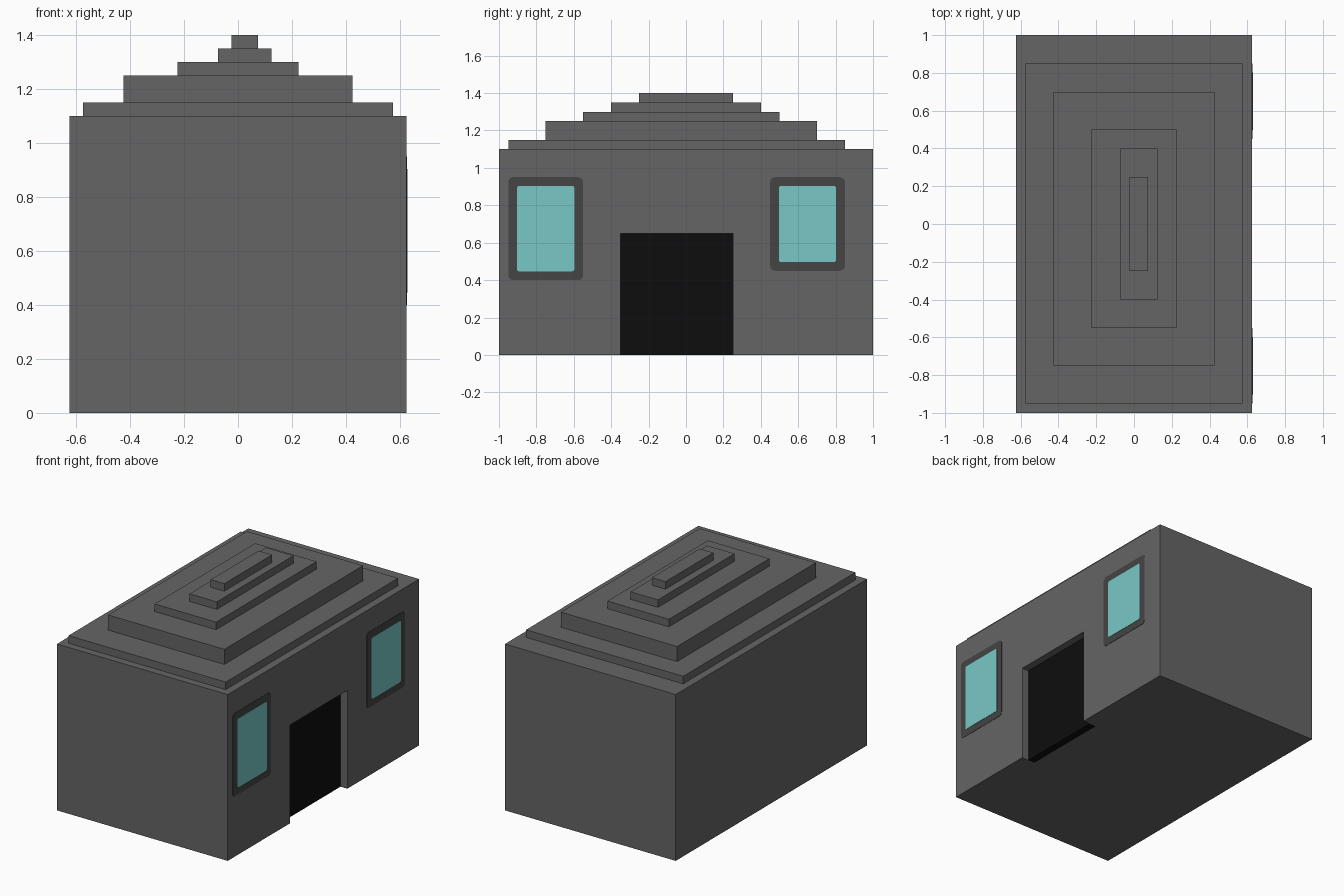
import bpy, bmesh, math

if "Cube" in bpy.data.objects:
    bpy.data.objects.remove(bpy.data.objects["Cube"])


def material(name, r, g, b):
    m = bpy.data.materials.new(name)
    m.diffuse_color = (r, g, b, 1)
    m.use_nodes = True
    m.node_tree.nodes["Principled BSDF"].inputs["Base Color"].default_value = m.diffuse_color
    return m


STONE = material("stone grey", 0.130, 0.130, 0.130)
FRAME = material("dark grey", 0.058, 0.058, 0.058)
GLASS = material("pale teal", 0.188, 0.578, 0.571)
BLACK = material("black", 0.004, 0.004, 0.004)


def finish(name, bm, mat):
    bmesh.ops.recalc_face_normals(bm, faces=bm.faces)
    mesh = bpy.data.meshes.new(name)
    bm.to_mesh(mesh)
    bm.free()
    mesh.materials.append(mat)
    obj = bpy.data.objects.new(name, mesh)
    bpy.context.collection.objects.link(obj)
    return obj


def box(name, x, y, z, mat):
    """Box from (min, max) ranges."""
    bm = bmesh.new()
    bmesh.ops.create_cube(bm, size=1)
    for v in bm.verts:
        for i, (lo, hi) in enumerate((x, y, z)):
            v.co[i] = hi if v.co[i] > 0 else lo
    return finish(name, bm, mat)


def plate(name, x, y, z, radius, mat):
    """Thin rounded plate facing +x, spanning ranges x, y and z."""
    bm = bmesh.new()
    ring = []
    corners = [(y[1], z[1], -1, -1), (y[0], z[1], 1, -1),
               (y[0], z[0], 1, 1), (y[1], z[0], -1, 1)]
    for q, (cy, cz, sy, sz) in enumerate(corners):
        for k in range(4):
            a = math.radians(90 * q + 30 * k)
            ring.append(bm.verts.new((x[0], cy + radius * (sy + math.cos(a)),
                                      cz + radius * (sz + math.sin(a)))))
    face = bm.faces.new(ring)
    ext = bmesh.ops.extrude_face_region(bm, geom=[face], use_keep_orig=True)
    for v in ext["geom"]:
        if isinstance(v, bmesh.types.BMVert):
            v.co.x = x[1]
    return finish(name, bm, mat)


# Main block with a doorway cut into the right side
walls = box("walls", (-0.625, 0.625), (-1, 1), (0, 1.1), STONE)
cutter = box("doorway_cutter", (0.525, 0.8), (-0.35, 0.25), (-0.3, 0.65), STONE)
cutter.hide_render = True
cut = walls.modifiers.new("doorway", 'BOOLEAN')
cut.operation = 'DIFFERENCE'
cut.solver = 'EXACT'
cut.object = cutter
bpy.context.view_layer.objects.active = walls
bpy.ops.object.modifier_apply(modifier=cut.name)
bpy.data.objects.remove(cutter)

# Door set back in the doorway
box("door", (0.525, 0.575), (-0.35, 0.25), (0, 0.65), BLACK)

# Stepped roof
steps = [((-0.575, 0.575), (-0.95, 0.85), (1.10, 1.15)),
         ((-0.425, 0.425), (-0.75, 0.70), (1.15, 1.25)),
         ((-0.225, 0.225), (-0.55, 0.50), (1.25, 1.30)),
         ((-0.075, 0.125), (-0.40, 0.40), (1.30, 1.35)),
         ((-0.025, 0.075), (-0.25, 0.25), (1.35, 1.40))]
for i, (x, y, z) in enumerate(steps):
    box(f"roof_step_{i + 1}", x, y, z, STONE)

# Windows: frame plate with a glass plate on top
windows = {"front": ((-0.95, -0.55), (0.40, 0.95)),
           "back": ((0.45, 0.85), (0.45, 0.95))}
for side, (y, z) in windows.items():
    plate(f"{side}_window_frame", (0.622, 0.627), y, z, 0.025, FRAME)
    plate(f"{side}_window_glass", (0.624, 0.629), (y[0] + 0.047, y[1] - 0.047),
          (z[0] + 0.047, z[1] - 0.047), 0.01, GLASS)
